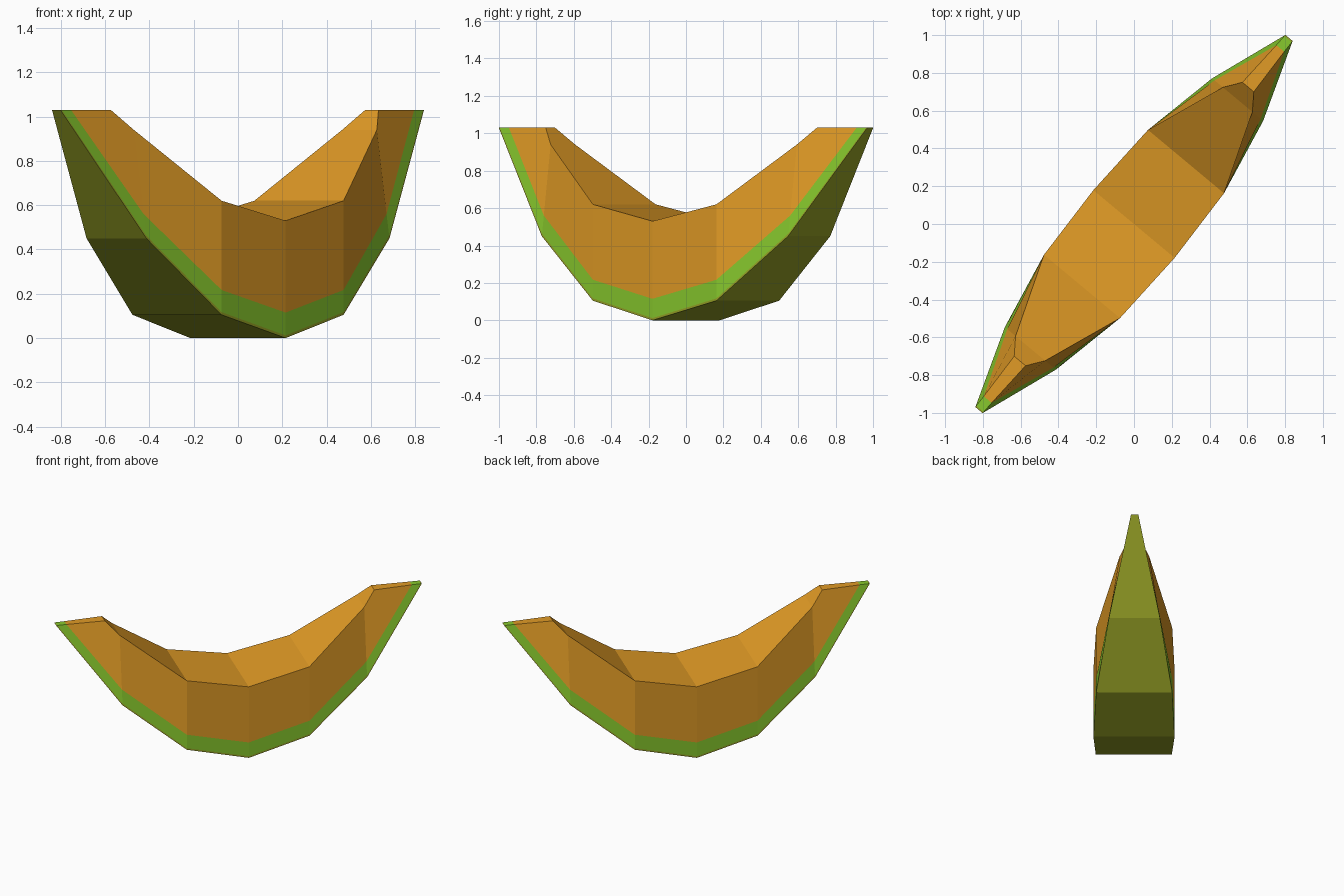
import bpy, bmesh, math
from mathutils import Matrix

cube = bpy.data.objects.get("Cube")
if cube:
    bpy.data.objects.remove(cube)


def material(name, rgb):
    m = bpy.data.materials.new(name)
    m.use_nodes = True
    m.diffuse_color = (*rgb, 1)
    m.node_tree.nodes["Principled BSDF"].inputs["Base Color"].default_value = (*rgb, 1)
    return m


RIND, STRIPE, FLESH = range(3)
materials = [
    material("olive rind", (0.305, 0.352, 0.019)),
    material("light green rim", (0.242, 0.578, 0.026)),
    material("orange flesh", (0.753, 0.328, 0.019)),
]

# Half of the slice, middle to tip. Each section runs from rind to flesh top:
# (distance along slice, half width, height)
half = [
    [(0, 0.28, 0), (0, 0.28, 0.012), (0, 0.28, 0.115), (0, 0.28, 0.53)],
    [(0.43, 0.262, 0.105), (0.43, 0.262, 0.117), (0.43, 0.262, 0.217), (0.43, 0.262, 0.62)],
    [(0.857, 0.176, 0.45), (0.857, 0.174, 0.463), (0.857, 0.159, 0.56), (0.857, 0.102, 0.94)],
    [(1.282, 0.025, 1.03), (1.274, 0.0255, 1.03), (1.21, 0.027, 1.03), (0.944, 0.039, 1.03)],
]
sections = [[(-u, w, z) for u, w, z in s] for s in half[:0:-1]] + half

# Melon slice: loft the sections on both sides, then bridge bottom, top and ends
bm = bmesh.new()
sides = [[[bm.verts.new((u, sign * w, z)) for u, w, z in s] for s in sections]
         for sign in (-1, 1)]
near, far = sides
bands = [RIND, STRIPE, FLESH]


def face(verts, mat):
    bm.faces.new(verts).material_index = mat


for i in range(len(sections) - 1):
    for side in sides:
        for k, mat in enumerate(bands):
            face((side[i][k], side[i + 1][k], side[i + 1][k + 1], side[i][k + 1]), mat)
    for k, mat in ((0, RIND), (-1, FLESH)):
        face((near[i][k], near[i + 1][k], far[i + 1][k], far[i][k]), mat)

# Flat tips
for i in (0, -1):
    for k, mat in enumerate(bands):
        face((near[i][k], near[i][k + 1], far[i][k + 1], far[i][k]), mat)

bmesh.ops.recalc_face_normals(bm, faces=bm.faces)
bmesh.ops.transform(bm, matrix=Matrix.Rotation(math.radians(50.2), 4, "Z"), verts=bm.verts)

mesh = bpy.data.meshes.new("melon_slice")
bm.to_mesh(mesh)
bm.free()
for m in materials:
    mesh.materials.append(m)
slice_object = bpy.data.objects.new("melon_slice", mesh)
bpy.context.scene.collection.objects.link(slice_object)
